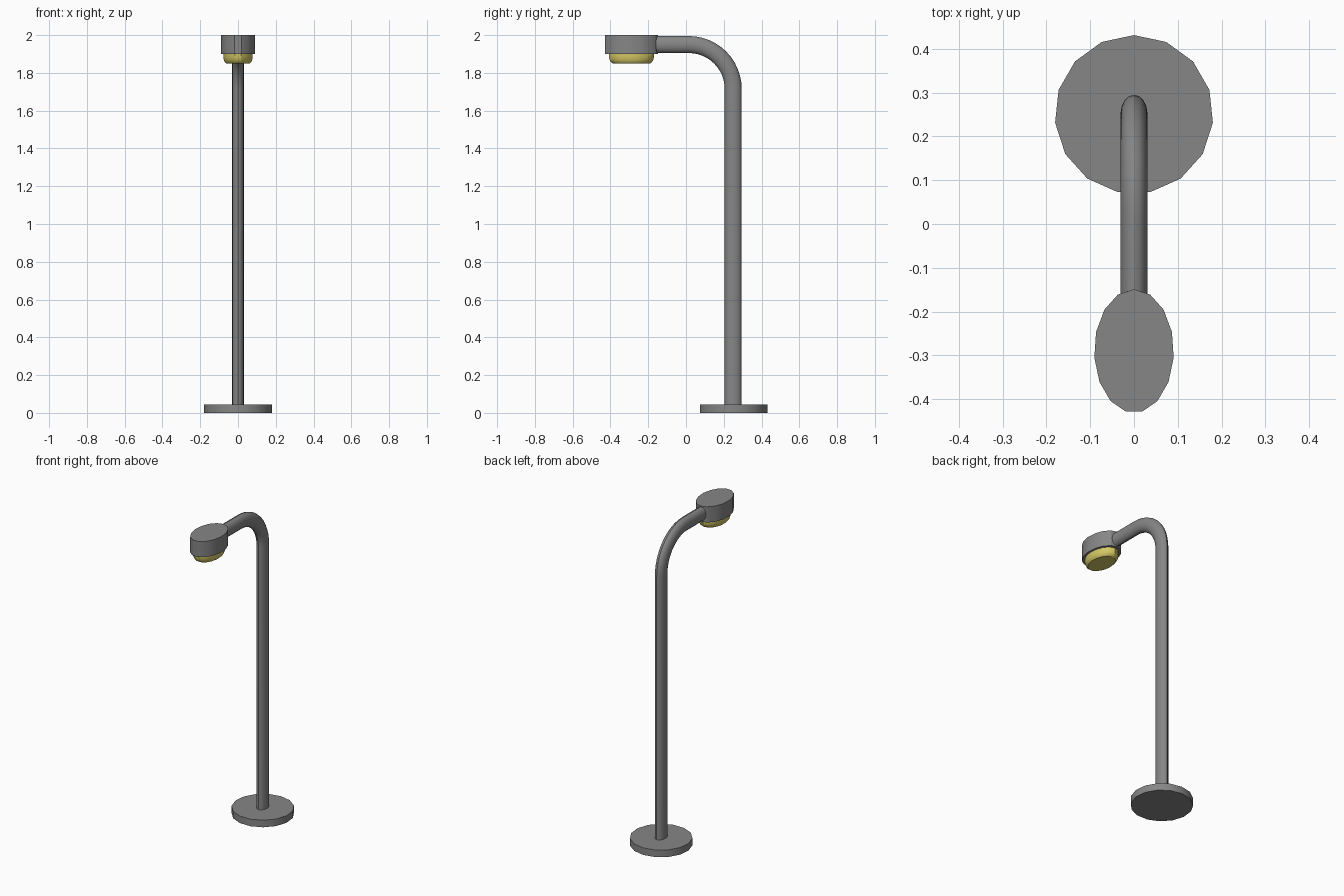
import bpy, bmesh
from math import sin, cos, pi, radians
from mathutils import Vector

if "Cube" in bpy.data.objects:
    bpy.data.objects.remove(bpy.data.objects["Cube"])


def make_material(name, color):
    mat = bpy.data.materials.new(name)
    mat.use_nodes = True
    mat.diffuse_color = color
    mat.node_tree.nodes["Principled BSDF"].inputs["Base Color"].default_value = color
    return mat


grey = make_material("grey metal", (0.24, 0.24, 0.24, 1))
yellow = make_material("warm yellow", (0.66, 0.58, 0.13, 1))


def loft(name, rings, mat):
    """Skin a list of closed point rings and cap both ends."""
    bm = bmesh.new()
    loops = [[bm.verts.new(p) for p in ring] for ring in rings]
    n = len(loops[0])
    for a, b in zip(loops, loops[1:]):
        for i in range(n):
            j = (i + 1) % n
            bm.faces.new((a[i], a[j], b[j], b[i]))
    bm.faces.new(loops[0][::-1])
    bm.faces.new(loops[-1])
    bmesh.ops.recalc_face_normals(bm, faces=bm.faces)
    mesh = bpy.data.meshes.new(name)
    bm.to_mesh(mesh)
    bm.free()
    mesh.materials.append(mat)
    obj = bpy.data.objects.new(name, mesh)
    bpy.context.collection.objects.link(obj)
    bpy.ops.object.select_all(action='DESELECT')
    obj.select_set(True)
    bpy.context.view_layer.objects.active = obj
    bpy.ops.object.shade_smooth_by_angle(angle=radians(30))
    return obj


def oval(center_y, z, rx, ry, sides=15):
    """Level ring with one corner pointing to the back."""
    angles = [2 * pi * i / sides for i in range(sides)]
    return [Vector((rx * sin(a), center_y + ry * cos(a), z)) for a in angles]


# Round foot
POLE_Y = 0.25
loft("base", [oval(POLE_Y, z, 0.181, 0.181) for z in (0, 0.045)], grey)

# Oval pole that bends forward into the arm
ARM_Z, BEND, STEPS, SIDES = 1.95, 0.235, 12, 16
path = [(POLE_Y, 0.02, 0)]
for i in range(STEPS + 1):
    t = pi / 2 * i / STEPS
    path.append((POLE_Y - BEND + BEND * cos(t), ARM_Z - BEND + BEND * sin(t), t))
path.append((-0.2, ARM_Z, pi / 2))
rings = []
for y, z, t in path:
    ring = []
    for k in range(SIDES):
        a = 2 * pi * k / SIDES
        out = 0.045 * cos(a)
        ring.append(Vector((0.031 * sin(a), y + out * cos(t), z + out * sin(t))))
    rings.append(ring)
loft("pole", rings, grey)

# Lamp housing
HEAD_Y = -0.29
loft("lamp_head", [oval(HEAD_Y, z, 0.091, 0.141) for z in (1.9, 2.0)], grey)

# Rounded lens below the housing
profile = [(1.905, 1), (1.885, 1), (1.87, 0.97), (1.857, 0.91), (1.85, 0.82)]
loft("lamp_lens", [oval(HEAD_Y, z, 0.078 * s, 0.121 * s) for z, s in profile], yellow)
